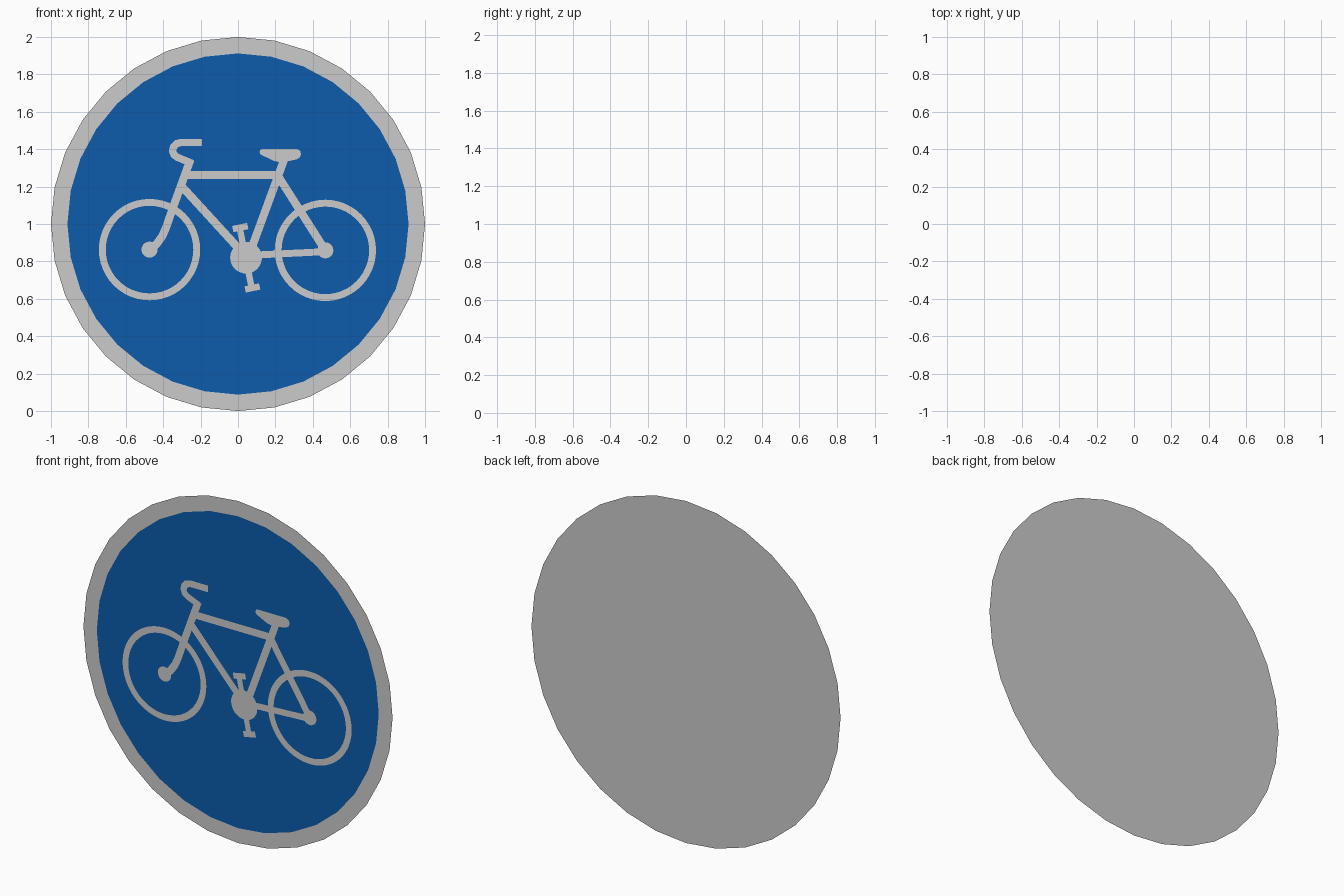
import bpy, math
from mathutils import Vector

if "Cube" in bpy.data.objects:
    bpy.data.objects.remove(bpy.data.objects["Cube"])

BACK, PANEL, BIKE = 0.0, -0.002, -0.004   # thin layers, front faces -y


def make(name, verts, faces, y, color=None):
    mesh = bpy.data.meshes.new(name)
    mesh.from_pydata([(v[0], y, v[1]) for v in verts], [], faces)
    for p in mesh.polygons:
        if p.normal.y > 0:
            p.flip()
    mesh.update()
    ob = bpy.data.objects.new(name, mesh)
    bpy.context.collection.objects.link(ob)
    if color:
        mat = bpy.data.materials.new(name)
        mat.diffuse_color = color
        mat.use_nodes = True
        mat.node_tree.nodes["Principled BSDF"].inputs["Base Color"].default_value = mat.diffuse_color
        mesh.materials.append(mat)
    return ob


def circle(cx, cz, r, n):
    return [(cx + r * math.cos(2 * math.pi * i / n),
             cz + r * math.sin(2 * math.pi * i / n)) for i in range(n)]


def disc(name, cx, cz, r, y, n=32, color=None):
    return make(name, circle(cx, cz, r, n), [range(n)], y, color)


def ring(name, cx, cz, r_out, r_in, y, n=48):
    verts = circle(cx, cz, r_out, n) + circle(cx, cz, r_in, n)
    faces = [(i, (i + 1) % n, n + (i + 1) % n, n + i) for i in range(n)]
    return make(name, verts, faces, y)


def bar(name, pts, width, y=BIKE):
    """Flat mitred strip along a path."""
    pts = [Vector(p) for p in pts]
    dirs = [(b - a).normalized() for a, b in zip(pts, pts[1:])]
    verts = []
    for i, p in enumerate(pts):
        d0, d1 = dirs[max(i - 1, 0)], dirs[min(i, len(dirs) - 1)]
        t = (d0 + d1).normalized()
        side = Vector((-t.y, t.x)) * (width / 2 / t.dot(d1))
        verts += [p + side, p - side]
    faces = [(2 * i, 2 * i + 1, 2 * i + 3, 2 * i + 2) for i in range(len(dirs))]
    return make(name, verts, faces, y)


# Sign plate and blue panel
disc("sign_plate", 0, 1, 1.0, BACK)
disc("blue_panel", 0, 1, 0.912, PANEL, color=(0.004, 0.107, 0.413, 1))

# Wheels and hubs
for side, x, z in (("front", -0.473, 0.863), ("rear", 0.467, 0.859)):
    ring(side + "_wheel", x, z, 0.271, 0.234, BIKE)
    disc(side + "_hub", x, z, 0.043, BIKE, 24)

# Frame
disc("chainring", 0.043, 0.82, 0.085, BIKE)
bar("top_tube", [(-0.27, 1.262), (0.225, 1.262)], 0.043)
bar("seat_tube", [(0.065, 0.85), (0.245, 1.34)], 0.043)
bar("seat_stay", [(0.212, 1.26), (0.467, 0.859)], 0.043)
bar("chain_stay", [(0.05, 0.832), (0.467, 0.852)], 0.037)
bar("down_tube", [(-0.295, 1.195), (0.03, 0.84)], 0.043)
bar("fork", [(-0.254, 1.345), (-0.345, 1.095), (-0.385, 0.98),
             (-0.405, 0.935), (-0.435, 0.893), (-0.473, 0.863)], 0.043)

# Handlebar with a rounded hook
bar("handlebar", [(-0.192, 1.436), (-0.305, 1.436), (-0.328, 1.430), (-0.345, 1.412),
                  (-0.350, 1.390), (-0.342, 1.370), (-0.325, 1.357), (-0.245, 1.324)], 0.039)

# Crank and pedals
bar("crank", [(0.01, 0.975), (0.075, 0.65)], 0.034)
bar("upper_pedal", [(-0.028, 0.973), (0.052, 0.989)], 0.034)
bar("lower_pedal", [(0.038, 0.650), (0.116, 0.666)], 0.034)

# Saddle
saddle = [(0.115, 1.385), (0.120, 1.372), (0.190, 1.338), (0.225, 1.330), (0.265, 1.335),
          (0.315, 1.346), (0.332, 1.358), (0.337, 1.375), (0.332, 1.392), (0.315, 1.402),
          (0.130, 1.402), (0.119, 1.397)]
make("saddle", saddle, [range(len(saddle))], BIKE)
